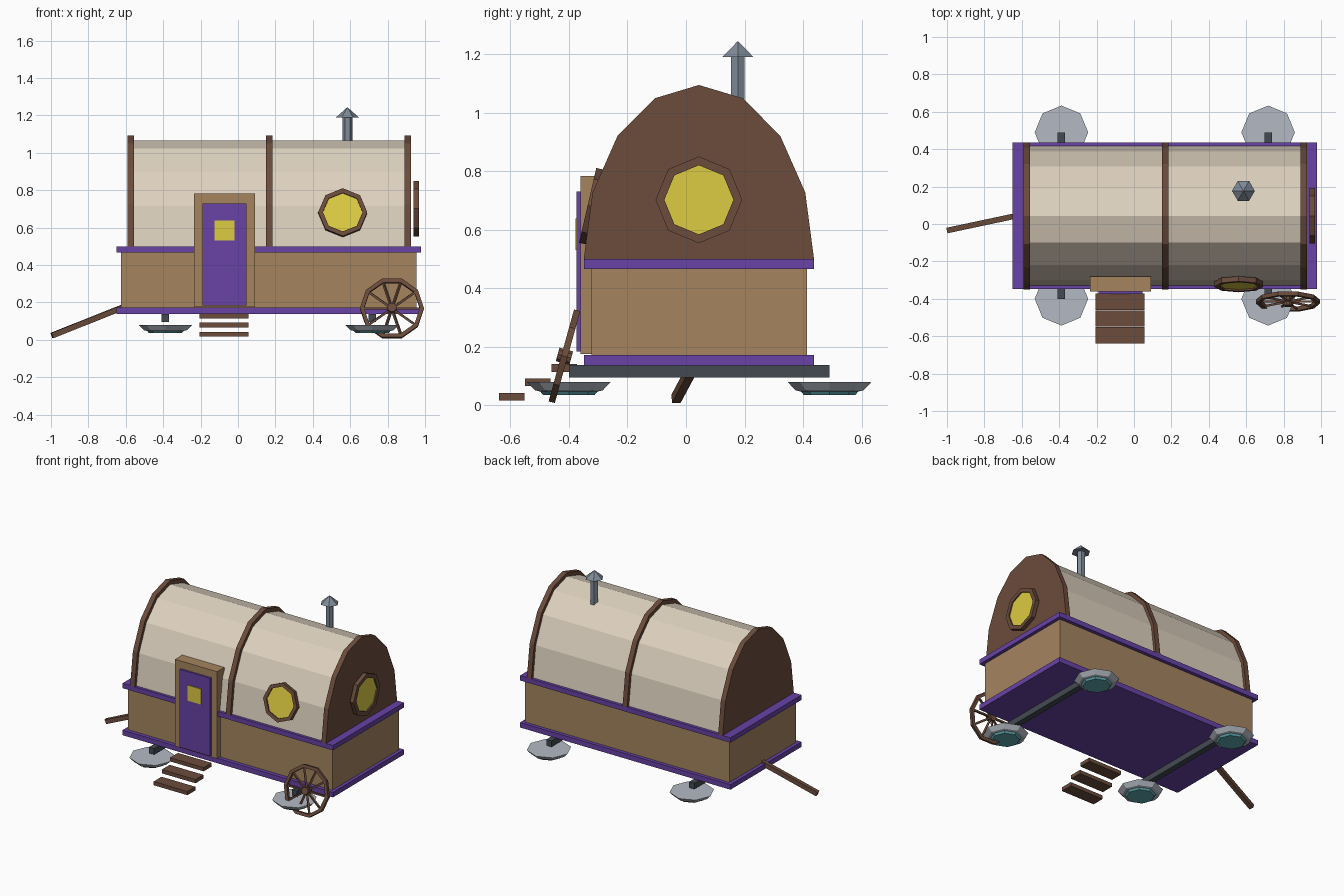
import bpy, bmesh
from math import sin, cos, pi, radians, tau
from mathutils import Vector, Matrix

cube = bpy.data.objects.get("Cube")
if cube:
    bpy.data.objects.remove(cube, do_unlink=True)


def material(name, hex_code):
    srgb = [int(hex_code[i:i + 2], 16) / 255 for i in (0, 2, 4)]
    rgba = [c / 12.92 if c < 0.04 else ((c + 0.055) / 1.055) ** 2.4 for c in srgb] + [1]
    m = bpy.data.materials.new(name)
    m.use_nodes = True
    m.diffuse_color = rgba
    m.node_tree.nodes["Principled BSDF"].inputs["Base Color"].default_value = rgba
    return m


BROWN = material("dark wood", "6b4c3c")
TAN = material("light wood", "a5845f")
PURPLE = material("purple paint", "6842a6")
CANVAS = material("cream canvas", "ded2bf")
YELLOW = material("yellow glass", "dccb42")
STEEL = material("chimney steel", "808b98")
IRON = material("dark iron", "434a52")
SILVER = material("pad silver", "b4bac4")
TEAL = material("teal glow", "5fa8ae")


def finish(name, bm, mat, matrix=None):
    bmesh.ops.recalc_face_normals(bm, faces=bm.faces)
    mesh = bpy.data.meshes.new(name)
    bm.to_mesh(mesh)
    bm.free()
    mesh.materials.append(mat)
    ob = bpy.data.objects.new(name, mesh)
    if matrix:
        ob.matrix_world = matrix
    bpy.context.collection.objects.link(ob)
    return ob


def box(name, mat, x, y, z):
    """Box from three (low, high) ranges."""
    bm = bmesh.new()
    bmesh.ops.create_cube(bm, size=1)
    for v in bm.verts:
        v.co = [r[0] if c < 0 else r[1] for c, r in zip(v.co, (x, y, z))]
    return finish(name, bm, mat)


def lathe(name, mat, profile, sides, matrix, hollow=False):
    """Turn (radius, height) points round the local z axis."""
    bm = bmesh.new()
    loops = [[bm.verts.new((r * cos(tau * i / sides), r * sin(tau * i / sides), h))
              for i in range(sides)] for r, h in profile]
    pairs = list(zip(loops, loops[1:]))
    if hollow:
        pairs.append((loops[-1], loops[0]))
    else:
        bm.faces.new(loops[0])
        bm.faces.new(loops[-1])
    for a, b in pairs:
        for i in range(sides):
            j = (i + 1) % sides
            bm.faces.new((a[i], a[j], b[j], b[i]))
    return finish(name, bm, mat, matrix)


def ring(name, mat, inner, outer, depth, sides, matrix):
    h = depth / 2
    return lathe(name, mat, [(inner, -h), (outer, -h), (outer, h), (inner, h)],
                 sides, matrix, hollow=True)


def bar(name, mat, start, end, width):
    """Square bar between two points."""
    a, b = Vector(start), Vector(end)
    bm = bmesh.new()
    bmesh.ops.create_cube(bm, size=1)
    bmesh.ops.scale(bm, vec=(width, width, (b - a).length), verts=bm.verts)
    turn = (b - a).to_track_quat('Z', 'Y').to_matrix().to_4x4()
    return finish(name, bm, mat, Matrix.Translation((a + b) / 2) @ turn)


def arch(name, mat, x, half_width, height):
    """Solid half-ellipse vault along x."""
    bm = bmesh.new()
    outline = [bm.verts.new((x[0], MID_Y + half_width * cos(pi * i / 8),
                             0.5 + height * sin(pi * i / 8))) for i in range(9)]
    face = bm.faces.new(outline)
    ext = bmesh.ops.extrude_face_region(bm, geom=[face])["geom"]
    bmesh.ops.translate(bm, vec=(x[1] - x[0], 0, 0),
                        verts=[g for g in ext if isinstance(g, bmesh.types.BMVert)])
    return finish(name, bm, mat)


MID_Y = 0.044

# Wagon body and trim
box("body", TAN, (-0.625, 0.955), (-0.322, 0.413), (0.16, 0.48))
for name, z in (("lower_trim", (0.137, 0.172)), ("upper_trim", (0.466, 0.5))):
    box(name, PURPLE, (-0.65, 0.978), (-0.348, 0.437), z)

# Vaulted roof, with solid ends and a middle rib
arch("canvas_roof", CANVAS, (-0.57, 0.9), 0.373, 0.567)
for name, x in (("left_end", 0.89), ("middle_rib", 0.15), ("right_end", -0.59)):
    arch(name, BROWN, (x, x + 0.035), 0.393, 0.594)

# Door, its frame and its window
box("door_frame", TAN, (-0.235, 0.09), (-0.36, -0.28), (0.175, 0.783))
box("door", PURPLE, (-0.19, 0.046), (-0.373, -0.33), (0.185, 0.73))
box("door_window", YELLOW, (-0.125, -0.02), (-0.378, -0.37), (0.53, 0.638))

# Steps below the door
for i in range(3):
    y, z = -0.372 - 0.09 * i, 0.115 - 0.049 * i
    box(f"step_{i + 1}", BROWN, (-0.205, 0.056), (y - 0.087, y), (z, z + 0.026))

# Octagonal windows
front = Matrix.Translation((0.56, -0.322, 0.68)) @ Matrix.Rotation(radians(77), 4, 'X')
end = Matrix.Translation((0.953, MID_Y, 0.702)) @ Matrix.Rotation(pi / 2, 4, 'Y')
for name, place, glass, outer in (("front_window", front, 0.108, 0.131),
                                  ("end_window", end, 0.12, 0.148)):
    ring(name + "_frame", BROWN, glass - 0.002, outer, 0.028, 8, place)
    lathe(name + "_glass", YELLOW, [(glass, -0.005), (glass, 0.005)], 8, place)

# Axles and hover pads
for end_name, x in (("left", 0.717), ("right", -0.388)):
    box(end_name + "_axle", IRON, (x - 0.02, x + 0.02), (-0.4, 0.49), (0.096, 0.138))
    for side, y in (("front", -0.4), ("back", 0.49)):
        place = Matrix.Translation((x, y, 0))
        lathe(f"{side}_{end_name}_pad", SILVER,
              [(0.1, 0.048), (0.116, 0.052), (0.143, 0.08)], 8, place)
        lathe(f"{side}_{end_name}_pad_glow", TEAL,
              [(0.088, 0.036), (0.1, 0.05)], 8, place)

# Spare wheel leaning on the wagon
lean = Matrix.Translation((0.823, -0.415, 0.168)) @ Matrix.Rotation(radians(74.5), 4, 'X')
ring("wheel_rim", BROWN, 0.149, 0.171, 0.022, 10, lean)
lathe("wheel_hub", BROWN, [(0.025, -0.024), (0.025, 0.024)], 10, lean)
for i in range(10):
    a = tau * i / 10
    tip = Vector((cos(a), sin(a), 0))
    bar(f"wheel_spoke_{i + 1}", BROWN, lean @ (tip * 0.015), lean @ (tip * 0.155), 0.012)

# Tow bar
bar("tow_bar", BROWN, (-0.995, -0.034, 0.023), (-0.61, 0.048, 0.176), 0.03)

# Chimney
stack = Matrix.Translation((0.585, 0.177, 0))
lathe("chimney_pipe", STEEL, [(0.027, 0.95), (0.027, 1.2)], 6, stack)
lathe("chimney_cap", STEEL, [(0.061, 1.19), (0.001, 1.243)], 6, stack)
